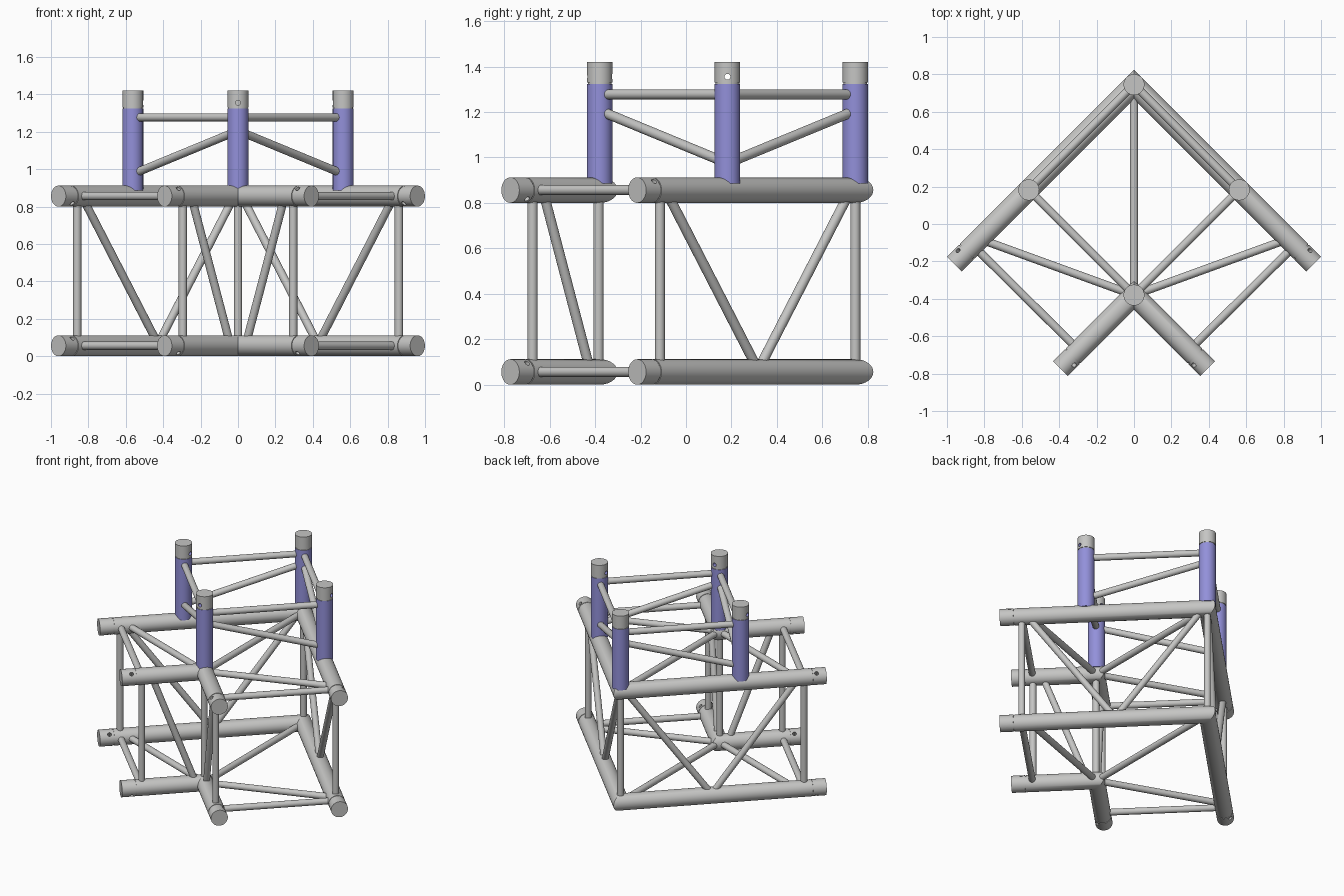
import bpy, bmesh, math
from mathutils import Vector

if "Cube" in bpy.data.objects:
    bpy.data.objects.remove(bpy.data.objects["Cube"])

R, THIN = 0.056, 0.022          # main tube and brace radii
LOW, HIGH = 0.056, 0.856        # heights of the two chord levels
OUT_Y, IN_Y = 0.745, -0.38      # outer and inner corner of the frame
CAP, GROOVE, HOLE = 0.09, 0.006, 0.065
N = 40
H = math.sqrt(0.5)
Z = Vector((0, 0, 1))


def material(name, rgb):
    m = bpy.data.materials.new(name)
    m.diffuse_color = (*rgb, 1)
    m.use_nodes = True
    m.node_tree.nodes["Principled BSDF"].inputs["Base Color"].default_value = m.diffuse_color
    return m


METAL = material("light_grey_metal", (0.56, 0.56, 0.55))
PURPLE = material("soft_purple", (0.29, 0.28, 0.70))


def to_object(name, bm, mats):
    bmesh.ops.recalc_face_normals(bm, faces=bm.faces[:])
    me = bpy.data.meshes.new(name)
    bm.to_mesh(me)
    bm.free()
    for m in mats:
        me.materials.append(m)
    ob = bpy.data.objects.new(name, me)
    bpy.context.collection.objects.link(ob)
    return ob


def add_rod(bm, a, b, r, seg=24):
    d = b - a
    res = bmesh.ops.create_cone(bm, cap_ends=True, segments=seg, radius1=r, radius2=r, depth=d.length)
    rot = d.to_track_quat('Z', 'Y').to_matrix()
    for v in res['verts']:
        v.co = rot @ v.co + (a + b) / 2


def loft(name, rings, mats, mat_of=lambda i: 0):
    """Skin a list of point rings and close both ends."""
    bm = bmesh.new()
    vs = [[bm.verts.new(p) for p in ring] for ring in rings]
    for i in range(len(vs) - 1):
        for j in range(N):
            k = (j + 1) % N
            bm.faces.new((vs[i][j], vs[i][k], vs[i + 1][k], vs[i + 1][j])).material_index = mat_of(i)
    bm.faces.new(vs[0]).material_index = mat_of(0)
    bm.faces.new(vs[-1]).material_index = mat_of(len(vs) - 2)
    return to_object(name, bm, mats)


def drill(ob, holes):
    """Cut pin holes right through a tube; holes = (point, direction)."""
    bm = bmesh.new()
    for p, d in holes:
        add_rod(bm, p - d.normalized() * 0.1, p + d.normalized() * 0.1, 0.013, 16)
    cutter = to_object("hole_cutter", bm, [])
    cutter.hide_render = True
    mod = ob.modifiers.new("holes", 'BOOLEAN')
    mod.operation, mod.object, mod.solver = 'DIFFERENCE', cutter, 'EXACT'
    deps = bpy.context.evaluated_depsgraph_get()
    me = bpy.data.meshes.new_from_object(ob.evaluated_get(deps))
    ob.modifiers.clear()
    ob.data = me
    bpy.data.objects.remove(cutter)


ANGLES = [2 * math.pi * j / N for j in range(N)]


# Mitred corner chords with grooved end caps
def chord(name, corner_y, z, length, out):
    c = Vector((0, corner_y, z))
    sections = [(0, R), (CAP, R), (CAP, R - 0.004), (CAP + GROOVE, R - 0.004), (CAP + GROOVE, R)]

    def leg(s):
        d, n = Vector((s * H, -H, 0)), Vector((s * H, H, 0))
        rings = [[c + d * (length - back) + n * r * math.cos(a) + Z * r * math.sin(a) for a in ANGLES]
                 for back, r in sections]
        up = 1 if z > 0.4 else -1
        return rings, (c + d * (length - HOLE), n * out + Z * up)

    left, hole_l = leg(-1)
    right, hole_r = leg(1)
    mitre = [c + Vector((0, R * math.cos(a) / H, R * math.sin(a))) for a in ANGLES]
    ob = loft(name, left + [mitre] + right[::-1], [METAL])
    drill(ob, [hole_l, hole_r])


for z, lvl in ((LOW, "lower"), (HIGH, "upper")):
    chord(lvl + "_outer_chord", OUT_Y, z, 0.96 / H, 1)
    chord(lvl + "_inner_chord", IN_Y, z, 0.393 / H, -1)

# Upright posts: purple tube with grey drilled cap
SIDE = (OUT_Y - IN_Y) / 2
MID_Y = (OUT_Y + IN_Y) / 2
posts = {"back": (0, OUT_Y), "front": (0, IN_Y), "left": (-SIDE, MID_Y), "right": (SIDE, MID_Y)}
TOP = 1.42
for name, (x, y) in posts.items():
    prof = [(0.885, R), (TOP - CAP - GROOVE, R), (TOP - CAP - GROOVE, R - 0.004),
            (TOP - CAP, R - 0.004), (TOP - CAP, R), (TOP, R)]
    rings = [[Vector((x + r * math.cos(a), y + r * math.sin(a), z)) for a in ANGLES] for z, r in prof]
    ob = loft(name + "_post", rings, [PURPLE, METAL], lambda i: 0 if i == 0 else 1)
    drill(ob, [(Vector((x, y, TOP - HOLE)), Vector((x, y - MID_Y, 0)))])


def rod(name, a, b):
    bm = bmesh.new()
    add_rod(bm, Vector(a), Vector(b), THIN)
    to_object(name, bm, [METAL])


def outer(x, s, z):
    return (s * x, OUT_Y - x, z)


def inner(x, s, z):
    return (s * x, IN_Y - x, z)


# Rails and sloping braces between the posts
for c in ("back", "front"):
    for s in ("left", "right"):
        p, q = posts[c], posts[s]
        rod(f"{c}_{s}_rail", (*p, 1.277), (*q, 1.277))
        rod(f"{c}_{s}_brace", (*p, 1.206), (*q, 0.974))

# Corner uprights and the central horizontal struts
rod("back_corner_strut", (0, OUT_Y, LOW), (0, OUT_Y, HIGH))
rod("front_corner_strut", (0, IN_Y - 0.005, LOW), (0, IN_Y - 0.005, HIGH))
for z, lvl in ((LOW, "lower"), (HIGH, "upper")):
    rod(lvl + "_middle_strut", (0, OUT_Y, z), (0, IN_Y, z))

# Mirrored struts of the two arms
for s, side in ((-1, "left"), (1, "right")):
    rod(side + "_outer_strut", outer(0.86, s, LOW), outer(0.86, s, HIGH))
    rod(side + "_inner_strut", inner(0.295, s, LOW), inner(0.295, s, HIGH))
    rod(side + "_outer_diagonal_a", outer(0.835, s, HIGH), outer(0.423, s, LOW))
    rod(side + "_outer_diagonal_b", outer(0.432, s, LOW), outer(0.02, s, HIGH))
    rod(side + "_inner_diagonal", inner(0.25, s, HIGH), inner(0.04, s, LOW))
    for z, lvl in ((LOW, "lower"), (HIGH, "upper")):
        rod(f"{side}_{lvl}_end_strut", outer(0.86, s, z), inner(0.295, s, z))
        rod(f"{side}_{lvl}_cross_strut", (0, IN_Y, z), outer(0.825, s, z))

# Smooth round walls, crisp rims
bpy.ops.object.select_all(action='SELECT')
bpy.context.view_layer.objects.active = bpy.context.collection.objects[0]
bpy.ops.object.shade_smooth_by_angle(angle=math.radians(35))
